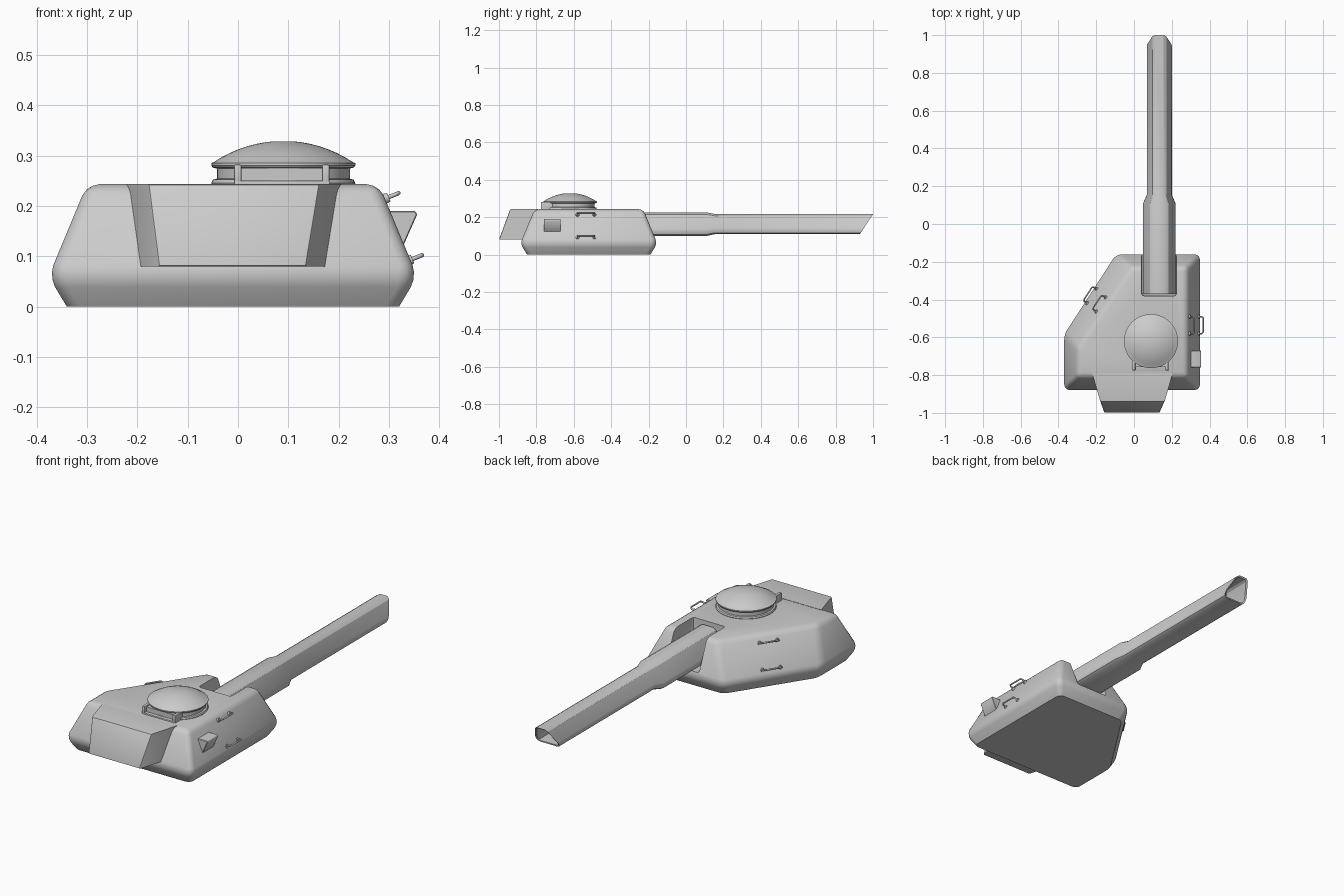
import bpy, bmesh, math
from mathutils import Vector

if "Cube" in bpy.data.objects:
    bpy.data.objects.remove(bpy.data.objects["Cube"])

grey = bpy.data.materials.new("plain_grey")
grey.use_nodes = True
grey.diffuse_color = (0.6, 0.6, 0.6, 1)
grey.node_tree.nodes["Principled BSDF"].inputs["Base Color"].default_value = (0.6, 0.6, 0.6, 1)
parts = []


def finish(name, bm):
    bmesh.ops.recalc_face_normals(bm, faces=bm.faces)
    mesh = bpy.data.meshes.new(name)
    bm.to_mesh(mesh)
    bm.free()
    mesh.materials.append(grey)
    ob = bpy.data.objects.new(name, mesh)
    bpy.context.collection.objects.link(ob)
    parts.append(ob)
    return ob


def loft(rings):
    """Closed solid skinned through rings of equal point count."""
    bm = bmesh.new()
    rows = [[bm.verts.new(p) for p in ring] for ring in rings]
    n = len(rows[0])
    for a, b in zip(rows, rows[1:]):
        for i in range(n):
            j = (i + 1) % n
            bm.faces.new((a[i], a[j], b[j], b[i]))
    bm.faces.new(rows[0])
    bm.faces.new(rows[-1])
    bmesh.ops.recalc_face_normals(bm, faces=bm.faces)
    return bm


def bevel(bm, width, segments, keep=lambda e: True):
    bmesh.ops.bevel(bm, geom=[e for e in bm.edges if keep(e)], offset=width,
                    segments=segments, profile=0.5, affect='EDGES', clamp_overlap=True)


def box(name, x0, x1, y0, y1, z0, z1, width=0.0):
    rings = [[(x0, y0, z), (x1, y0, z), (x1, y1, z), (x0, y1, z)] for z in (z0, z1)]
    bm = loft(rings)
    if width:
        bevel(bm, width, 2)
    return finish(name, bm)


# Turret shell: base, belt and roof outlines
base = [(-0.34, -0.85), (0.32, -0.85), (0.32, -0.19), (-0.08, -0.19), (-0.34, -0.59)]
belt = [(-0.376, -0.886), (0.356, -0.886), (0.356, -0.154), (-0.1, -0.154), (-0.376, -0.58)]
roof = [(-0.3, -0.81), (0.28, -0.81), (0.28, -0.228), (-0.015, -0.228), (-0.3, -0.655)]
bm = loft([[(x, y, z) for x, y in ring] for ring, z in ((base, 0), (belt, 0.06), (roof, 0.243))])
bevel(bm, 0.024, 3, lambda e: max(v.co.z for v in e.verts) > 0.01)
shell = finish("turret_shell", bm)

# Slot for the gun, open at the front and the roof
cutter = box("slot_cutter", 0.04, 0.225, -0.38, 0.1, 0.085, 0.4, 0.012)
cutter.hide_render = True
mod = shell.modifiers.new("slot", 'BOOLEAN')
mod.operation = 'DIFFERENCE'
mod.solver = 'EXACT'
mod.object = cutter
bpy.context.view_layer.objects.active = shell
bpy.ops.object.modifier_apply(modifier=mod.name)
parts.remove(cutter)
bpy.data.objects.remove(cutter)

# Stowage bustle with a sloping end and flared flanks
bm = loft([
    [(-0.157, -1.0, 0.08), (0.135, -1.0, 0.08), (0.19, -0.82, 0.08), (-0.21, -0.82, 0.08)],
    [(-0.178, -0.94, 0.2435), (0.162, -0.94, 0.2435), (0.205, -0.79, 0.2435), (-0.222, -0.79, 0.2435)],
])
bevel(bm, 0.006, 2, lambda e: max(v.co.y for v in e.verts) < -0.9)
finish("rear_bustle", bm)

# Gun: half profile mirrored, swept along y, with a slanted hollow muzzle
GUN_X, GUN_Z = 0.134, 0.165
half = [(0.05, 0.11), (0.062, 0.117), (0.066, 0.13), (0.064, 0.143), (0.037, 0.207), (0.022, 0.217)]
profile = half + [(-x, z) for x, z in reversed(half)]


def gun_ring(y, sx=1.0, sz=1.0, slant=0.0):
    return [(GUN_X + x * sx, y + slant * (z - 0.11), GUN_Z + (z - GUN_Z) * sz) for x, z in profile]


bm = loft([gun_ring(-0.37, 1.3, 1.18), gun_ring(0.11, 1.3, 1.18),
           gun_ring(0.155), gun_ring(0.93, slant=0.654)])
muzzle = max(bm.faces, key=lambda f: f.calc_center_median().y)
bmesh.ops.inset_region(bm, faces=[muzzle], thickness=0.008)
bmesh.ops.translate(bm, verts=muzzle.verts[:], vec=(0, -0.004, 0))
deep = bmesh.ops.extrude_face_region(bm, geom=[muzzle])
bmesh.ops.translate(bm, vec=(0, -0.15, 0),
                    verts=[g for g in deep["geom"] if isinstance(g, bmesh.types.BMVert)])
if muzzle.is_valid:
    bmesh.ops.delete(bm, geom=[muzzle], context='FACES_ONLY')
finish("gun_barrel", bm)

# Cupola: turned collar and domed hatch
CX, CY = 0.09, -0.62
collar = [(0.14, 0.235), (0.143, 0.245), (0.14, 0.252), (0.132, 0.254), (0.132, 0.274),
          (0.14, 0.276), (0.143, 0.28), (0.143, 0.285), (0.138, 0.287)]
radius = (0.138 ** 2 + 0.042 ** 2) / (2 * 0.042)
span = math.asin(0.138 / radius)
dome = [(radius * math.sin(span * k / 8), 0.329 - radius * (1 - math.cos(span * k / 8)))
        for k in range(7, 0, -1)]
steps = 48
turn = [2 * math.pi * i / steps for i in range(steps)]
bm = loft([[(CX + r * math.cos(a), CY + r * math.sin(a), z) for a in turn] for r, z in collar + dome])
finish("cupola", bm)

# Periscope housing behind the cupola
box("periscope_block", 0.0, 0.175, -0.758, -0.7, 0.238, 0.275)
box("periscope_sill", -0.008, 0.182, -0.775, -0.72, 0.238, 0.25, 0.002)
for side, x in (("right", -0.008), ("left", 0.167)):
    box("periscope_post_" + side, x, x + 0.015, -0.775, -0.71, 0.24, 0.282, 0.003)

# Wedge shaped box on the left wall
wedge = [(0.28, 0.19), (0.352, 0.19), (0.356, 0.183), (0.328, 0.12), (0.3, 0.115)]
bm = loft([[(x, y, z) for x, z in wedge] for y in (-0.76, -0.67)])
bevel(bm, 0.002, 1)
finish("side_box", bm)


# Grab handles: a bent rod and two round feet
def handle(name, centre, along, out):
    centre, along, out = Vector(centre), Vector(along).normalized(), Vector(out).normalized()
    a, b = centre - along * 0.045, centre + along * 0.045
    curve = bpy.data.curves.new(name, 'CURVE')
    curve.dimensions = '3D'
    curve.bevel_depth = 0.0042
    curve.bevel_resolution = 2
    curve.use_fill_caps = True
    path = [a - out * 0.008, a + out * 0.02, a + out * 0.027 + along * 0.007,
            b + out * 0.027 - along * 0.007, b + out * 0.02, b - out * 0.008]
    spline = curve.splines.new('POLY')
    spline.points.add(len(path) - 1)
    for point, p in zip(spline.points, path):
        point.co = (*p, 1)
    curve.materials.append(grey)
    bpy.context.collection.objects.link(bpy.data.objects.new(name, curve))
    bm = bmesh.new()
    for p in (a, b):
        spin = out.to_track_quat('Z', 'Y').to_matrix().to_4x4()
        spin.translation = p
        bmesh.ops.create_cone(bm, cap_ends=True, segments=16, radius1=0.011, radius2=0.009,
                              depth=0.012, matrix=spin)
    finish(name + "_feet", bm)


left_out, slope_out = (0.92, 0, 0.38), (-0.78, 0.5, 0.38)
handle("left_upper_handle", (0.294, -0.535, 0.215), (0, 1, 0), left_out)
handle("left_lower_handle", (0.341, -0.535, 0.092), (0, 1, 0), left_out)
for level, z in (("upper", 0.205), ("lower", 0.095)):
    t = (z - 0.06) / 0.183
    handle("right_" + level + "_handle", (-0.238 + 0.08 * t, -0.367 - 0.075 * t, z),
           (0.28, 0.427, 0), slope_out)

# Smooth shading with crisp edges
bpy.ops.object.select_all(action='DESELECT')
for ob in parts:
    ob.select_set(True)
bpy.context.view_layer.objects.active = shell
bpy.ops.object.shade_smooth_by_angle(angle=math.radians(32))
